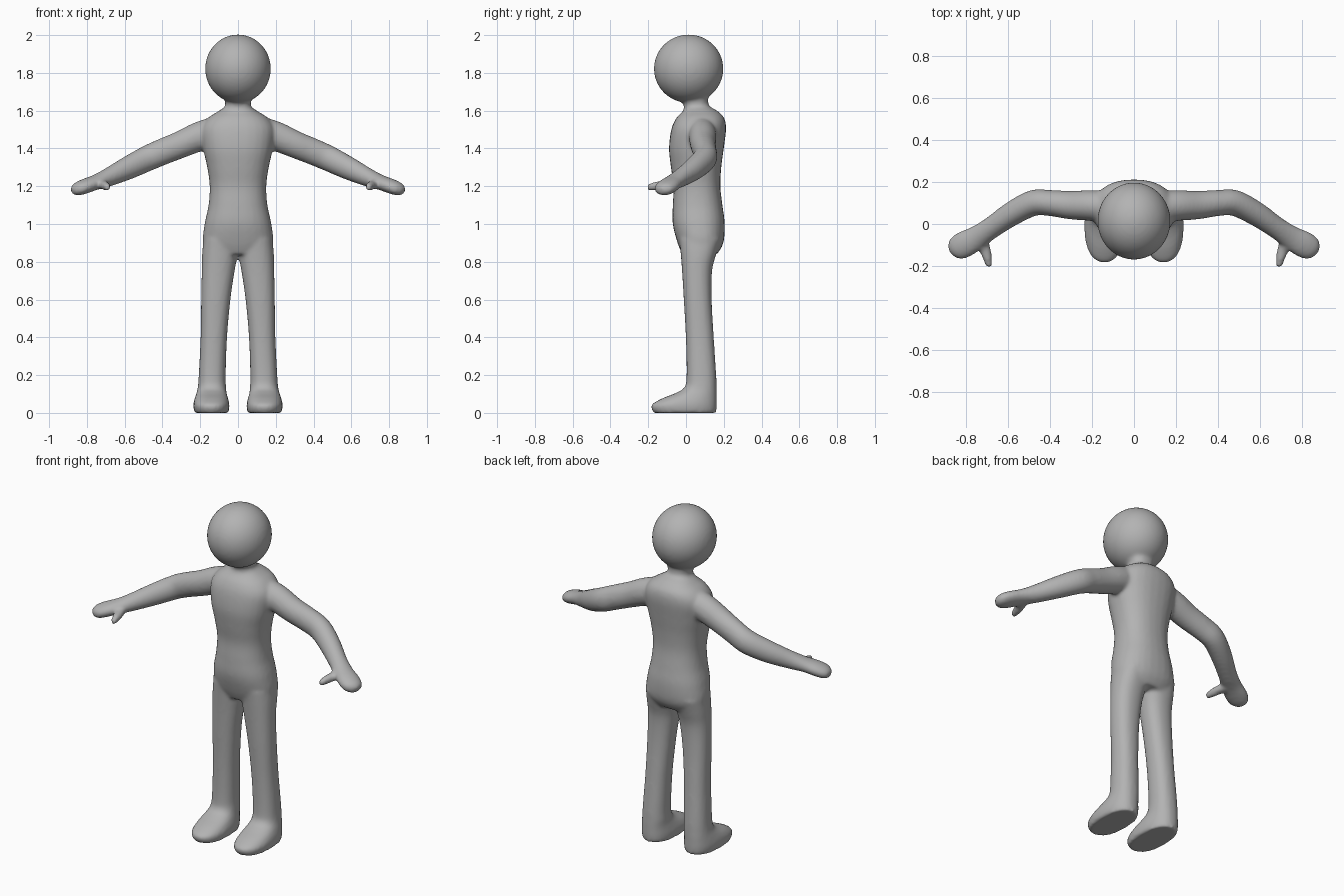
import bpy, bmesh, math
from mathutils import Vector, Matrix

if "Cube" in bpy.data.objects:
    bpy.data.objects.remove(bpy.data.objects["Cube"])

SIDES = 28
bm = bmesh.new()


def resample(rows, steps=5):
    """Smooth (Catmull-Rom) interpolation between station rows."""
    out = []
    for i in range(len(rows) - 1):
        quad = (rows[max(i - 1, 0)], rows[i], rows[i + 1], rows[min(i + 2, len(rows) - 1)])
        for s in range(steps):
            t = s / steps
            out.append([0.5 * (2 * b + (c - a) * t + (2 * a - 5 * b + 4 * c - d) * t * t
                               + (3 * b - a - 3 * c + d) * t ** 3) for a, b, c, d in zip(*quad)])
    return out + [list(rows[-1])]


def ring(center, u, v, power):
    pts = []
    for k in range(SIDES):
        a = 2 * math.pi * k / SIDES
        c, s = math.cos(a), math.sin(a)
        pts.append(center + u * math.copysign(abs(c) ** (2 / power), c)
                   + v * math.copysign(abs(s) ** (2 / power), s))
    return pts


def skin(rings, side=1):
    """Closed loft through rings, mirrored in x when side is -1."""
    loops = [[bm.verts.new((p.x * side, p.y, p.z)) for p in r] for r in rings]
    faces = [bm.faces.new(loops[0]), bm.faces.new(loops[-1][::-1])]
    for a, b in zip(loops, loops[1:]):
        for k in range(SIDES):
            n = (k + 1) % SIDES
            faces.append(bm.faces.new((a[k], b[k], b[n], a[n])))
    bmesh.ops.recalc_face_normals(bm, faces=faces)


def upright(rows, side=1, power=2.3):
    """Stations: z, x min, x max, y front, y back."""
    skin([ring(Vector(((x0 + x1) / 2, (y0 + y1) / 2, z)), Vector(((x1 - x0) / 2, 0, 0)),
               Vector((0, (y1 - y0) / 2, 0)), power)
          for z, x0, x1, y0, y1 in resample(rows)], side)


def limb(rows, side, power=2.0):
    """Stations: x, y, z, horizontal radius, vertical radius."""
    rows = resample(rows)
    pts = [Vector(r[:3]) for r in rows]
    rings = []
    for i, r in enumerate(rows):
        t = (pts[min(i + 1, len(pts) - 1)] - pts[max(i - 1, 0)]).normalized()
        u = t.cross(Vector((0, 0, 1))).normalized()
        rings.append(ring(pts[i], u * r[3], u.cross(t) * r[4], power))
    skin(rings, side)


# Torso and neck
torso = [(0.84, 0.15, -0.02, 0.165), (0.90, 0.186, -0.045, 0.198), (1.0, 0.177, -0.07, 0.205),
         (1.1, 0.156, -0.07, 0.193), (1.2, 0.15, -0.066, 0.182), (1.3, 0.163, -0.08, 0.187),
         (1.4, 0.185, -0.09, 0.2), (1.5, 0.195, -0.078, 0.212), (1.56, 0.16, -0.052, 0.203),
         (1.6, 0.1, -0.015, 0.165), (1.63, 0.067, -0.012, 0.12), (1.70, 0.085, -0.03, 0.12)]
upright([(z, -w, w, y0, y1) for z, w, y0, y1 in torso])

# Head
bmesh.ops.create_uvsphere(bm, u_segments=40, v_segments=24, radius=1,
                          matrix=Matrix.Translation((0, 0.014, 1.822))
                          @ Matrix.Diagonal((0.174, 0.184, 0.181, 1)))

# Legs with feet
leg = [(0, 0.05, 0.23, -0.172, 0.16), (0.04, 0.045, 0.237, -0.184, 0.163),
       (0.075, 0.052, 0.23, -0.13, 0.163), (0.105, 0.06, 0.22, -0.055, 0.163),
       (0.135, 0.063, 0.213, -0.008, 0.162), (0.2, 0.065, 0.208, 0.003, 0.16),
       (0.4, 0.058, 0.198, -0.001, 0.147), (0.6, 0.04, 0.195, -0.012, 0.136),
       (0.75, 0.018, 0.192, -0.021, 0.138), (0.84, 0.002, 0.19, -0.028, 0.16),
       (0.92, 0.0, 0.183, -0.035, 0.185)]

# Arms with hands, then thumbs
arm = [(0.08, 0.08, 1.5, 0.075, 0.08), (0.2, 0.088, 1.465, 0.073, 0.078),
       (0.3, 0.09, 1.422, 0.068, 0.072), (0.4, 0.1, 1.382, 0.062, 0.07),
       (0.48, 0.1, 1.347, 0.062, 0.068), (0.58, 0.05, 1.298, 0.058, 0.062),
       (0.68, -0.018, 1.25, 0.052, 0.05), (0.75, -0.065, 1.222, 0.057, 0.04),
       (0.81, -0.098, 1.2, 0.064, 0.039), (0.853, -0.119, 1.183, 0.054, 0.034),
       (0.876, -0.131, 1.175, 0.022, 0.018)]
thumb = [(0.735, -0.06, 1.215, 0.03, 0.026), (0.712, -0.115, 1.207, 0.028, 0.025),
         (0.698, -0.165, 1.2, 0.022, 0.023), (0.69, -0.205, 1.193, 0.014, 0.016)]
for side in (1, -1):
    upright(leg, side)
    limb(arm, side)
    limb(thumb, side)

mesh = bpy.data.meshes.new("body")
bm.to_mesh(mesh)
bm.free()
body = bpy.data.objects.new("body", mesh)
bpy.context.collection.objects.link(body)

# Plain grey skin
grey = bpy.data.materials.new("grey")
grey.diffuse_color = (0.45, 0.45, 0.45, 1)
grey.use_nodes = True
grey.node_tree.nodes["Principled BSDF"].inputs["Base Color"].default_value = grey.diffuse_color
mesh.materials.append(grey)

# Fuse the parts into one soft continuous skin
fuse = body.modifiers.new("fuse", 'REMESH')
fuse.mode = 'VOXEL'
fuse.voxel_size = 0.01
fuse.use_smooth_shade = True
soften = body.modifiers.new("soften", 'SMOOTH')
soften.factor = 0.5
soften.iterations = 8
